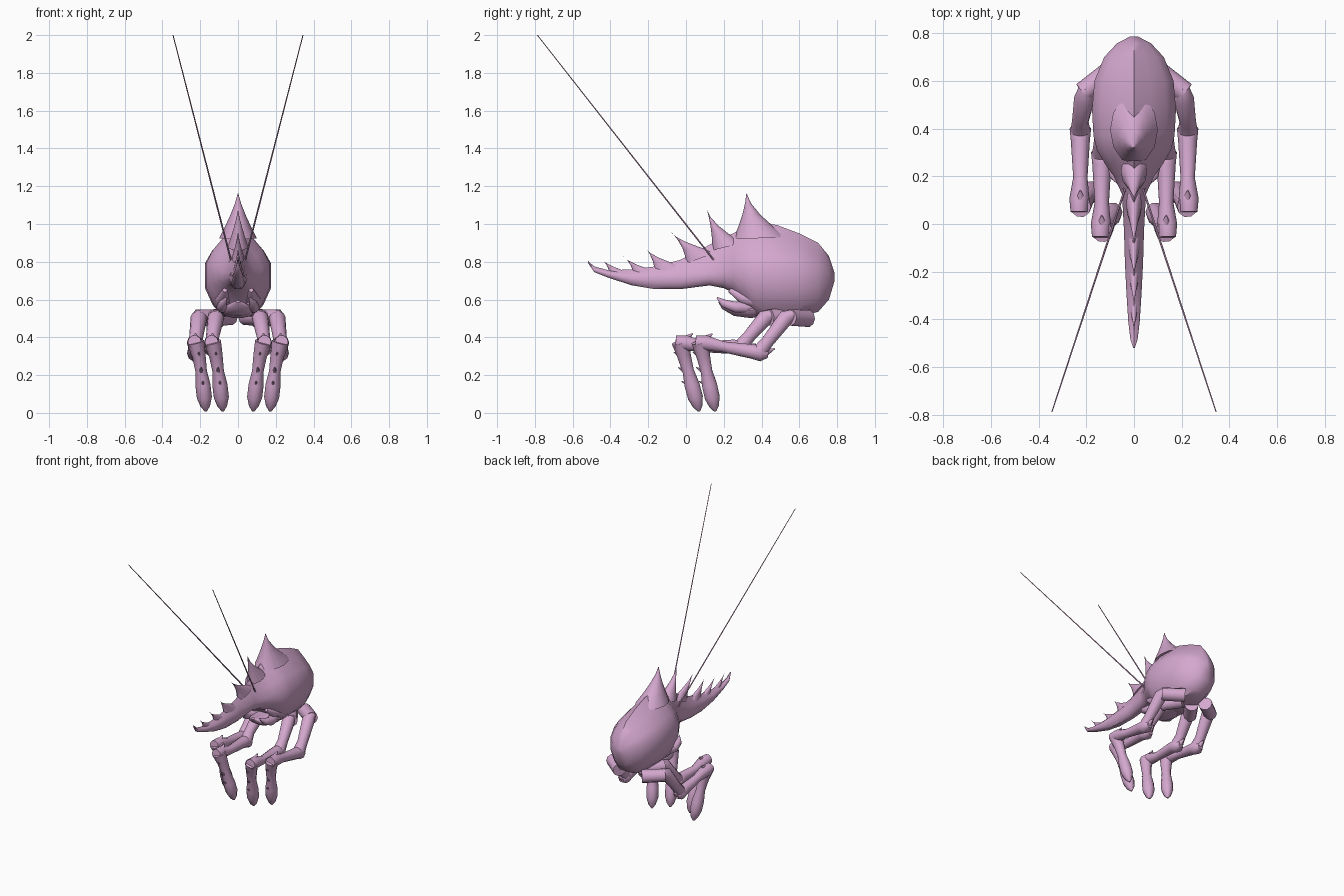
import bpy, bmesh, math
from mathutils import Vector

cube = bpy.data.objects.get("Cube")
if cube:
    bpy.data.objects.remove(cube, do_unlink=True)

pink = bpy.data.materials.new("shell_pink")
pink.use_nodes = True
COLOR = (0.66, 0.39, 0.62, 1)
pink.diffuse_color = COLOR
pink.node_tree.nodes["Principled BSDF"].inputs["Base Color"].default_value = COLOR


def loft(name, rings, mirror=False, sharp=45):
    """Skin a list of rings with equal point counts and cap both ends."""
    bm = bmesh.new()
    loops = [[bm.verts.new(p) for p in ring] for ring in rings]
    n = len(loops[0])
    for a, b in zip(loops, loops[1:]):
        for i in range(n):
            j = (i + 1) % n
            bm.faces.new((a[i], a[j], b[j], b[i]))
    bm.faces.new(loops[0][::-1])
    bm.faces.new(loops[-1])
    bmesh.ops.recalc_face_normals(bm, faces=bm.faces)
    mesh = bpy.data.meshes.new(name)
    bm.to_mesh(mesh)
    bm.free()
    mesh.materials.append(pink)
    obj = bpy.data.objects.new(name, mesh)
    bpy.context.collection.objects.link(obj)
    if mirror:
        obj.modifiers.new("Mirror", 'MIRROR').use_mirror_merge = False
    bpy.ops.object.select_all(action='DESELECT')
    bpy.context.view_layer.objects.active = obj
    obj.select_set(True)
    bpy.ops.object.shade_smooth_by_angle(angle=math.radians(sharp))
    return obj


def tube(name, path, radii, mirror=True, flat=1.0, n=10):
    """Round tube along a path; flat scales its sideways thickness."""
    pts = [Vector(p) for p in path]
    rings = []
    for i, p in enumerate(pts):
        d = (pts[min(i + 1, len(pts) - 1)] - pts[max(i - 1, 0)]).normalized()
        side = (Vector((1, 0, 0)) - d * d.x).normalized()
        up = d.cross(side)
        angles = [2 * math.pi * k / n for k in range(n)]
        rings.append([p + radii[i] * (side * math.cos(a) * flat + up * math.sin(a))
                      for a in angles])
    return loft(name, rings, mirror)


# Carapace and rostrum: one keeled hull, (y, top, mid, bottom, half width)
SECTIONS = [
    (-.52, .805, .80, .795, .003), (-.485, .775, .76, .745, .015),
    (-.41, .755, .74, .715, .024), (-.285, .76, .72, .675, .032),
    (-.165, .775, .72, .655, .038), (-.03, .81, .72, .655, .042),
    (.125, .89, .74, .675, .05), (.2, .93, .75, .66, .085),
    (.25, .95, .77, .635, .12), (.31, .99, .79, .58, .155),
    (.37, 1.01, .79, .515, .17), (.48, .995, .79, .508, .176),
    (.6, .95, .78, .51, .166), (.7, .90, .76, .535, .125),
    (.757, .83, .74, .60, .072), (.787, .74, .72, .70, .015),
]
HALF = [(.4, .68), (.78, .33), (1, 0), (1, -.45), (.76, -.78), (.42, -1)]
rings = []
for y, top, mid, bot, w in SECTIONS:
    half = [(u * w, mid + v * ((top - mid) if v > 0 else (mid - bot))) for u, v in HALF]
    outline = [(0, top)] + half + [(0, bot)] + [(-x, z) for x, z in reversed(half)]
    rings.append([Vector((x, y, z)) for x, z in outline])
loft("carapace", rings)

# Dorsal spines: tip, front base and back base in (y, z), then half width
SPINES = [
    ((.32, 1.17), (.25, .92), (.54, .93), .10),
    ((.11, 1.08), (.14, .86), (.30, .90), .055),
    ((-.08, .96), (.0, .79), (.16, .85), .033),
    ((-.21, .87), (-.165, .74), (.0, .77), .026),
    ((-.335, .835), (-.28, .73), (-.13, .74), .022),
    ((-.45, .82), (-.405, .73), (-.26, .73), .017),
]
for i, (tip, front, back, w) in enumerate(SPINES):
    rings = []
    for t in (0, .25, .5, .75, .97):
        zf = front[1] + (tip[1] - front[1]) * t
        zb = back[1] + (tip[1] - back[1]) * t
        ease = 1 - (1 - t) ** 1.6
        yf = front[0] + (tip[0] - front[0]) * (ease if front[0] < tip[0] else t * t)
        yb = back[0] + (tip[0] - back[0]) * ease
        ring = []
        for k in range(12):
            a = 2 * math.pi * k / 12
            s = (1 + math.cos(a)) / 2
            ring.append(Vector((w * (1 - t) ** 1.3 * math.sin(a),
                                yf + (yb - yf) * s, zf + (zb - zf) * s)))
        rings.append(ring)
    loft(f"dorsal_spine_{i + 1}", rings)

# Antennae with short sockets and brow spikes
tube("antenna", [(.03, .17, .78), (.344, -.787, 2)], [.005, .0025], n=6)
tube("antenna_socket", [(.05, .26, .74), (.04, .15, .80)], [.03, .008])
tube("brow_spike", [(.08, .28, .72), (.075, .22, .735), (.06, .17, .76)], [.035, .02, .003])

# Jaw: shallow scoop under the mouth, with upturned side fangs
tube("lower_jaw", [(0, .42, .55), (0, .34, .545), (0, .26, .548), (0, .20, .57), (0, .175, .59)],
     [.04, .044, .036, .022, .006], mirror=False, flat=2.2, n=14)
tube("jaw_fang", [(.06, .34, .56), (.085, .26, .56), (.08, .20, .58), (.06, .165, .61)],
     [.035, .03, .022, .004])
tube("cheek_plate", [(.08, .38, .60), (.075, .30, .61), (.07, .23, .65)], [.05, .035, .012])


def leg(name, x, hip, elbow, knee, foot, coxa):
    """One mirrored pair of jointed legs; joints are (y, z) around column x."""
    (hy, hz), (ey, ez), (ky, kz), (fy, fz) = hip, elbow, knee, foot
    tube(name + "_coxa", [coxa, (x - .01, hy + .02, hz)], [.047, .045])
    tube(name + "_hip", [(x - .02, hy + .045, hz + .02), (x - .018, hy, hz),
                         (x, ey + .04, ez + .05), (x, ey, ez)],
         [.026, .044, .035, .042])
    # forearm starts in a flared cuff with a small heel spike
    tube(name + "_forearm", [(x, ey + .045, ez - .015), (x, ey + .01, ez - .01),
                             (x, ey - .04, ez), (x, ky + .12, kz - .025),
                             (x + .004, ky + .03, kz - .005), (x + .005, ky - .025, kz)],
         [.02, .045, .04, .03, .042, .036])
    tube(name + "_heel_spike", [(x, ey + .02, ez - .01), (x, ey + .08, ez + .015)], [.025, .003])
    tube(name + "_knee_spike", [(x, ky + .01, kz), (x, ky + .065, kz + .045)], [.03, .003])
    # shin curves inward to a club-like pointed foot
    ts = (0, .2, .42, .62, .8, .93, 1)
    xf = x - .055
    shin = [(x + (xf - x) * t ** .7, ky + (fy - ky) * t, kz + (fz - kz) * t) for t in ts]
    tube(name + "_shin", shin, [.048, .038, .032, .042, .042, .026, .006], flat=.95)
    for i, t in enumerate((.2, .42, .62)):
        sx, sy = x + (xf - x) * t ** .7, ky + (fy - ky) * t
        sz = kz + (fz - kz) * t
        tube(f"{name}_shin_spike_{i + 1}", [(sx, sy, sz - .01), (sx, sy - .055, sz + .02)],
             [.022, .002], n=6)


leg("front_leg", .135, (.42, .505), (.29, .35), (-.03, .375), (.07, .008), (.04, .56, .51))
leg("back_leg", .225, (.53, .505), (.39, .325), (.075, .375), (.155, .008), (.09, .645, .50))
